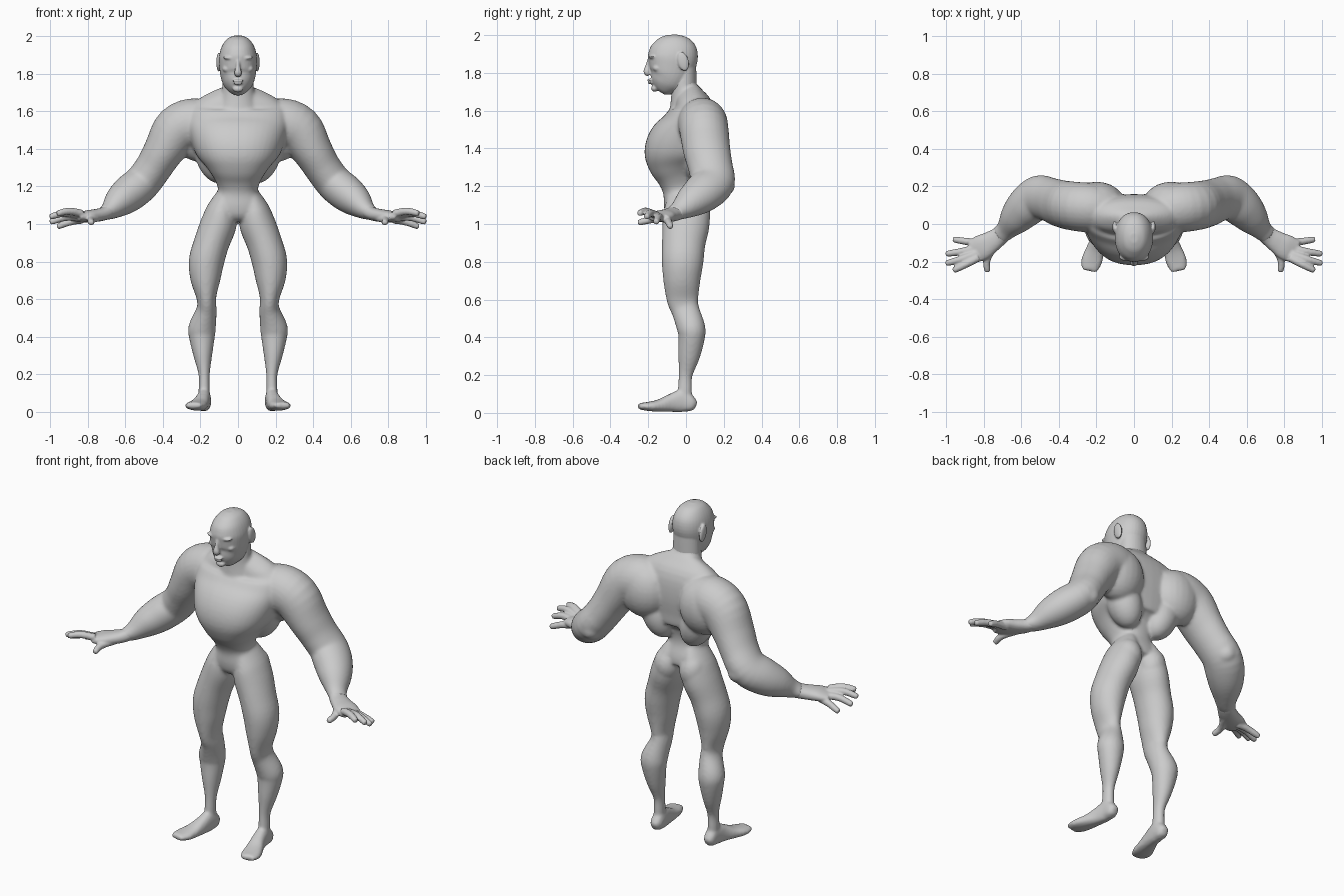
import bpy, bmesh, math
from mathutils import Vector, Matrix

Y, Z = Vector((0, 1, 0)), Vector((0, 0, 1))


def catmull(a, b, c, d, t):
    return [0.5 * (2*q + (r-p)*t + (2*p-5*q+4*r-s)*t*t + (3*q-p-3*r+s)*t**3)
            for p, q, r, s in zip(a, b, c, d)]


def loft(bm, rings, ref=Y, power=2.0, n=28, sub=4):
    """Closed tube through rings (x, y, z, across, along_ref)."""
    k = len(rings)
    path = []
    for i in range(k - 1):
        a, d = rings[max(i-1, 0)], rings[min(i+2, k-1)]
        path += [catmull(a, rings[i], rings[i+1], d, j / sub) for j in range(sub)]
    path.append(list(rings[-1]))
    loops = []
    for i, r in enumerate(path):
        t = Vector(path[min(i+1, len(path)-1)][:3]) - Vector(path[max(i-1, 0)][:3])
        t.normalize()
        v = (ref - t * ref.dot(t)).normalized()
        u = v.cross(t)
        loop = []
        for j in range(n):
            c, s = math.cos(2*math.pi*j/n), math.sin(2*math.pi*j/n)
            pu = math.copysign(abs(c) ** (2/power), c) * max(r[3], 0.004)
            pv = math.copysign(abs(s) ** (2/power), s) * max(r[4], 0.004)
            loop.append(bm.verts.new(Vector(r[:3]) + u*pu + v*pv))
        loops.append(loop)
    for p, q in zip(loops, loops[1:]):
        for j in range(n):
            bm.faces.new((p[j], p[(j+1) % n], q[(j+1) % n], q[j]))
    bm.faces.new(loops[0][::-1])
    bm.faces.new(loops[-1])


def blob(bm, c, r, rot=0.0, axis='Y'):
    m = Matrix.Translation(c) @ Matrix.Rotation(rot, 4, axis) @ Matrix.Diagonal((*r, 1))
    bmesh.ops.create_uvsphere(bm, u_segments=24, v_segments=16, radius=1, matrix=m)


def finish(name, bm, voxel, smooth):
    """Mirror, fuse the overlapping parts and soften the joins."""
    bmesh.ops.recalc_face_normals(bm, faces=bm.faces)
    copy = bmesh.ops.duplicate(bm, geom=bm.verts[:] + bm.edges[:] + bm.faces[:])["geom"]
    vs = [g for g in copy if isinstance(g, bmesh.types.BMVert)]
    for v in vs:
        v.co.x = -v.co.x
    bmesh.ops.reverse_faces(bm, faces=[g for g in copy if isinstance(g, bmesh.types.BMFace)])
    me = bpy.data.meshes.new(name)
    bm.to_mesh(me)
    bm.free()
    ob = bpy.data.objects.new(name, me)
    bpy.context.collection.objects.link(ob)
    rm = ob.modifiers.new("fuse", 'REMESH')
    rm.mode, rm.voxel_size, rm.use_smooth_shade = 'VOXEL', voxel, True
    sm = ob.modifiers.new("soften", 'SMOOTH')
    sm.factor, sm.iterations = 0.5, smooth
    return ob


# Torso: z, half width, front y, back y
body = bmesh.new()
torso = [(1.71, .085, -.07, .06), (1.67, .19, -.065, .10), (1.61, .26, -.08, .15),
         (1.52, .27, -.13, .165), (1.43, .245, -.20, .16), (1.36, .215, -.222, .14),
         (1.30, .165, -.195, .11), (1.24, .125, -.15, .085), (1.18, .107, -.122, .08),
         (1.11, .14, -.118, .10), (1.06, .13, -.105, .10), (1.035, .05, -.06, .07)]
loft(body, [(0, (f+b)/2, z, w, (b-f)/2) for z, w, f, b in torso], power=2.3, n=40)

# Neck
loft(body, [(0, .0, 1.60, .12, .09), (0, -.01, 1.69, .088, .068), (0, -.012, 1.80, .08, .065)])

# Back and seat muscles
blob(body, (.20, .11, 1.49), (.15, .115, .16))
blob(body, (.13, .07, 1.36), (.095, .10, .15), .35)
blob(body, (.085, .045, 1.05), (.078, .085, .10))

# Arm from shoulder to wrist
loft(body, [(.10, .07, 1.54, .10, .10), (.22, .085, 1.535, .135, .13), (.32, .095, 1.50, .132, .13),
            (.395, .11, 1.39, .108, .125), (.45, .13, 1.30, .098, .118), (.51, .14, 1.22, .098, .118),
            (.575, .09, 1.165, .098, .11), (.63, .03, 1.12, .083, .09),
            (.68, -.03, 1.075, .052, .058), (.72, -.065, 1.055, .034, .05)])
blob(body, (.49, .19, 1.205), (.06, .07, .06))

# Leg
loft(body, [(.06, -.01, 1.17, .045, .085), (.085, 0, 1.08, .08, .118), (.103, 0, 1.0, .096, .125),
            (.14, -.012, .9, .094, .115), (.168, -.018, .8, .094, .11), (.173, -.022, .7, .079, .098),
            (.168, -.018, .6, .051, .084), (.168, -.002, .54, .055, .074), (.19, .027, .45, .073, .075),
            (.192, .03, .4, .069, .07), (.187, .016, .3, .05, .058), (.18, -.002, .2, .03, .037),
            (.18, -.006, .12, .03, .038), (.18, -.006, .05, .03, .035)])

# Foot
loft(body, [(.176, .052, .035, .018, .022), (.178, .03, .045, .034, .04), (.18, -.02, .062, .036, .06),
            (.19, -.08, .052, .04, .048), (.207, -.14, .039, .05, .033), (.226, -.20, .034, .056, .024),
            (.238, -.25, .036, .04, .016)], ref=Z, power=2.4)
for v in body.verts:
    v.co.z = max(v.co.z, .004)
finish("body", body, .009, 7)

# Head: z, centre y, half width, half depth
head = bmesh.new()
skull = [(2.002, -.075, .02, .025), (1.985, -.074, .057, .075), (1.945, -.071, .086, .117),
         (1.89, -.069, .101, .132), (1.83, -.076, .099, .123), (1.78, -.09, .091, .108),
         (1.74, -.112, .073, .083), (1.71, -.128, .045, .05), (1.698, -.135, .02, .025)]
loft(head, [(0, y, z, w, d) for z, y, w, d in skull], power=2.15, n=36)
loft(head, [(0, -.008, 1.68, .084, .064), (0, -.008, 1.74, .082, .064), (0, -.012, 1.84, .078, .066)])

# Face and ears
loft(head, [(0, -.19, 1.875, .010, .012), (0, -.20, 1.835, .012, .016), (0, -.207, 1.805, .02, .018),
            (0, -.195, 1.79, .014, .012)])
blob(head, (.042, -.175, 1.883), (.038, .022, .011), -.1)
blob(head, (.057, -.15, 1.825), (.026, .026, .02))
blob(head, (0, -.19, 1.762), (.03, .016, .007))
blob(head, (0, -.188, 1.748), (.025, .016, .007))
blob(head, (0, -.165, 1.718), (.028, .02, .018))
blob(head, (.103, -.015, 1.86), (.012, .03, .052), .25, 'X')
finish("head", head, .0055, 2)

# Hand: palm, fingers and thumb
hand = bmesh.new()
loft(hand, [(.665, -.015, 1.085, .045, .052), (.71, -.06, 1.056, .036, .05), (.76, -.095, 1.045, .034, .058),
            (.81, -.125, 1.04, .031, .068), (.86, -.148, 1.034, .02, .062)], power=2.3)
fingers = [((.83, -.18, 1.055), (.895, -.215, 1.068), (.955, -.245, 1.058)),
           ((.84, -.158, 1.047), (.92, -.187, 1.058), (.993, -.208, 1.04)),
           ((.84, -.13, 1.035), (.92, -.147, 1.035), (.992, -.158, 1.012)),
           ((.83, -.10, 1.022), (.89, -.093, 1.012), (.955, -.083, .988)),
           ((.74, -.11, 1.035), (.782, -.19, 1.022), (.78, -.247, 1.008))]
for a, b, c in fingers:
    end = Vector(c) + (Vector(c) - Vector(b)).normalized() * .008
    loft(hand, [(*a, .021, .021), (*b, .0195, .0195), (*c, .016, .016), (*end, .007, .007)],
         ref=Z, n=14)
finish("hands", hand, .0065, 3)

# Eyes
for side in (-1, 1):
    bm = bmesh.new()
    blob(bm, (side * .04, -.167, 1.855), (.018, .018, .012))
    me = bpy.data.meshes.new("eye")
    bm.to_mesh(me)
    bm.free()
    me.shade_smooth()
    bpy.context.collection.objects.link(bpy.data.objects.new("eye", me))
